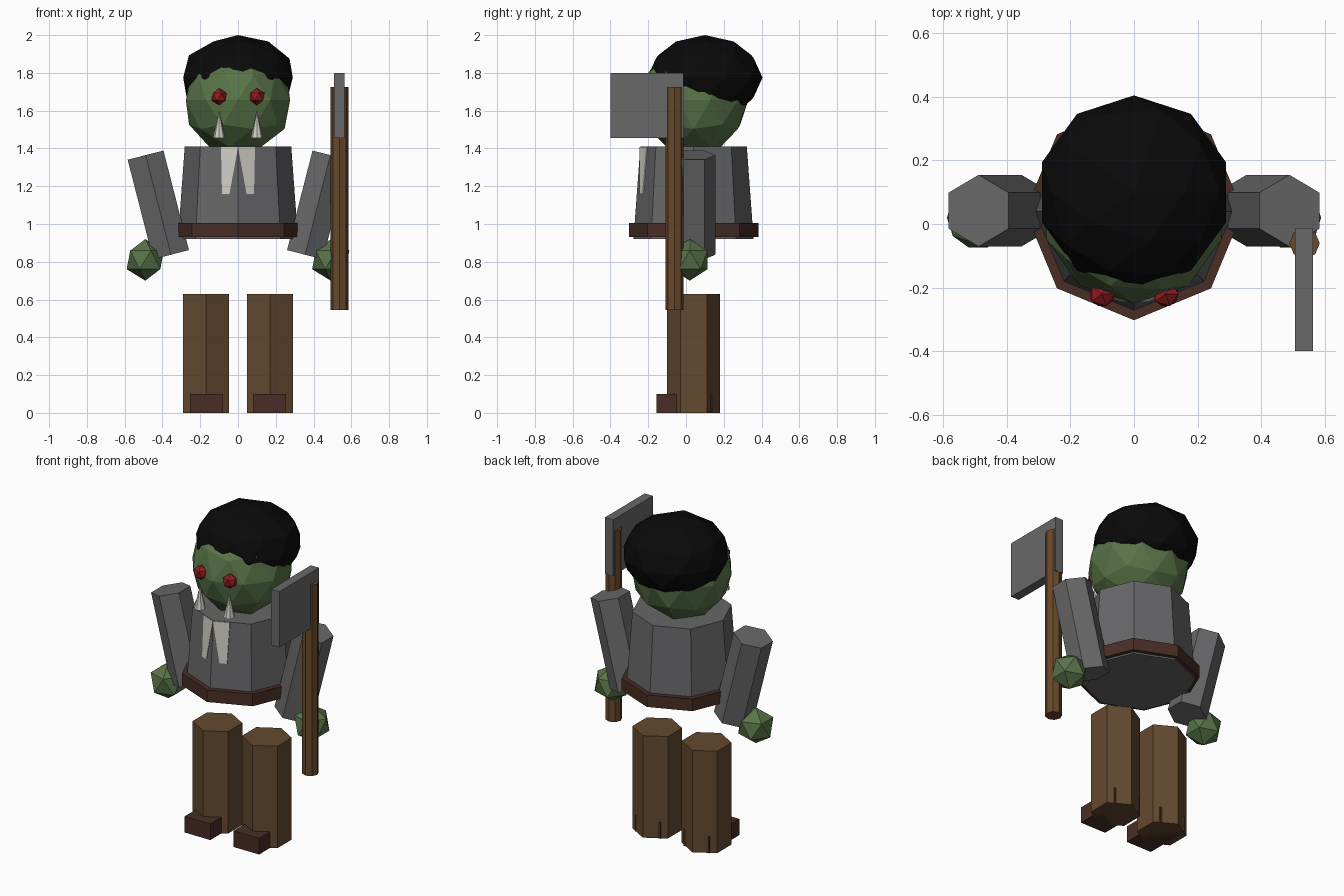
import bpy, bmesh

if "Cube" in bpy.data.objects:
    bpy.data.objects.remove(bpy.data.objects["Cube"])

def material(name, r, g, b):
    m = bpy.data.materials.new(name)
    m.diffuse_color = (r, g, b, 1)
    m.use_nodes = True
    m.node_tree.nodes["Principled BSDF"].inputs["Base Color"].default_value = m.diffuse_color
    return m

GREEN = material("green_skin", .098, .175, .064)
GREY = material("grey_cloth", .135, .135, .14)
BROWN = material("brown_trousers", .128, .066, .029)
DARK = material("dark_leather", .066, .027, .018)
WOOD = material("wood", .14, .065, .024)
STEEL = material("steel", .14, .14, .142)
BLACK = material("black_hair", .003, .003, .003)
RED = material("red_eye", .3, .012, .015)
BONE = material("bone", .62, .61, .55)

def finish(name, mat):
    ob = bpy.context.object
    ob.name = name
    ob.data.materials.append(mat)
    return ob

def prism(name, mat, sides, r_low, r_top, loc, depth, tilt=0):
    """Prism, frustum or cone centred at loc, leaning towards +x by tilt."""
    bpy.ops.mesh.primitive_cone_add(vertices=sides, radius1=r_low, radius2=r_top,
                                    depth=depth, location=loc, rotation=(0, tilt, 0))
    return finish(name, mat)

def ball(name, mat, detail, radius, loc, flat=1):
    bpy.ops.mesh.primitive_ico_sphere_add(subdivisions=detail, radius=radius, location=loc)
    bpy.context.object.scale.z = flat
    return finish(name, mat)

def box(name, mat, low, high):
    bpy.ops.mesh.primitive_cube_add(size=1, location=[(a + b) / 2 for a, b in zip(low, high)])
    bpy.context.object.scale = [b - a for a, b in zip(low, high)]
    return finish(name, mat)

# Torso frustum
CY, Z0, Z1, R0, R1 = .04, .92, 1.41, .318, .282
prism("torso", GREY, 8, R0, R1, (0, CY, (Z0 + Z1) / 2), Z1 - Z0)
prism("belt", DARK, 8, .343, .343, (0, CY, .968), .075)

# Head and flattened hair cap
ball("head", GREEN, 2, .29, (0, CY, 1.656))
ball("hair", BLACK, 2, .305, (0, .1, 1.775), .225 / .305)

def torso_front(x, z):
    """Depth of the torso's front faces."""
    r = R0 + (R1 - R0) * (z - Z0) / (Z1 - Z0)
    return CY - r + abs(x) * .4142

def collar(name, s):
    """Thin tapered flap lying on the torso."""
    bm = bmesh.new()
    outline = [(0, 1.408), (.09, 1.408), (.085, 1.16), (.045, 1.16)]
    front, back = [[bm.verts.new((s * x, torso_front(x, z) + d, z)) for x, z in outline]
                   for d in (-.004, .003)]
    bm.faces.new(front)
    bm.faces.new(back[::-1])
    for i in range(4):
        j = (i + 1) % 4
        bm.faces.new((front[j], front[i], back[i], back[j]))
    bmesh.ops.recalc_face_normals(bm, faces=bm.faces)
    me = bpy.data.meshes.new(name)
    bm.to_mesh(me)
    bm.free()
    me.materials.append(BONE)
    bpy.context.collection.objects.link(bpy.data.objects.new(name, me))

# Paired parts
for side, s in (("left", -1), ("right", 1)):
    ball(side + "_eye", RED, 1, .045, (s * .1, -.22, 1.674))
    prism(side + "_tusk", BONE, 8, .033, 0, (s * .1, -.228, 1.527), .145)
    collar(side + "_collar", s)
    prism(side + "_arm", GREY, 6, .113, .113, (s * .422, .042, 1.101), .544, s * .25)
    ball(side + "_hand", GREEN, 1, .11, (s * .491, .02, .81))
    prism(side + "_leg", BROWN, 6, .14, .14, (s * .169, CY, .315), .63)
    box(side + "_foot", DARK, (s * .167 - .0875, -.157, 0), (s * .167 + .0875, .137, .1))

# Axe
prism("axe_handle", WOOD, 8, .048, .048, (.537, -.061, 1.135), 1.18)
box("axe_blade", STEEL, (.507, -.4, 1.455), (.563, -.013, 1.8))
